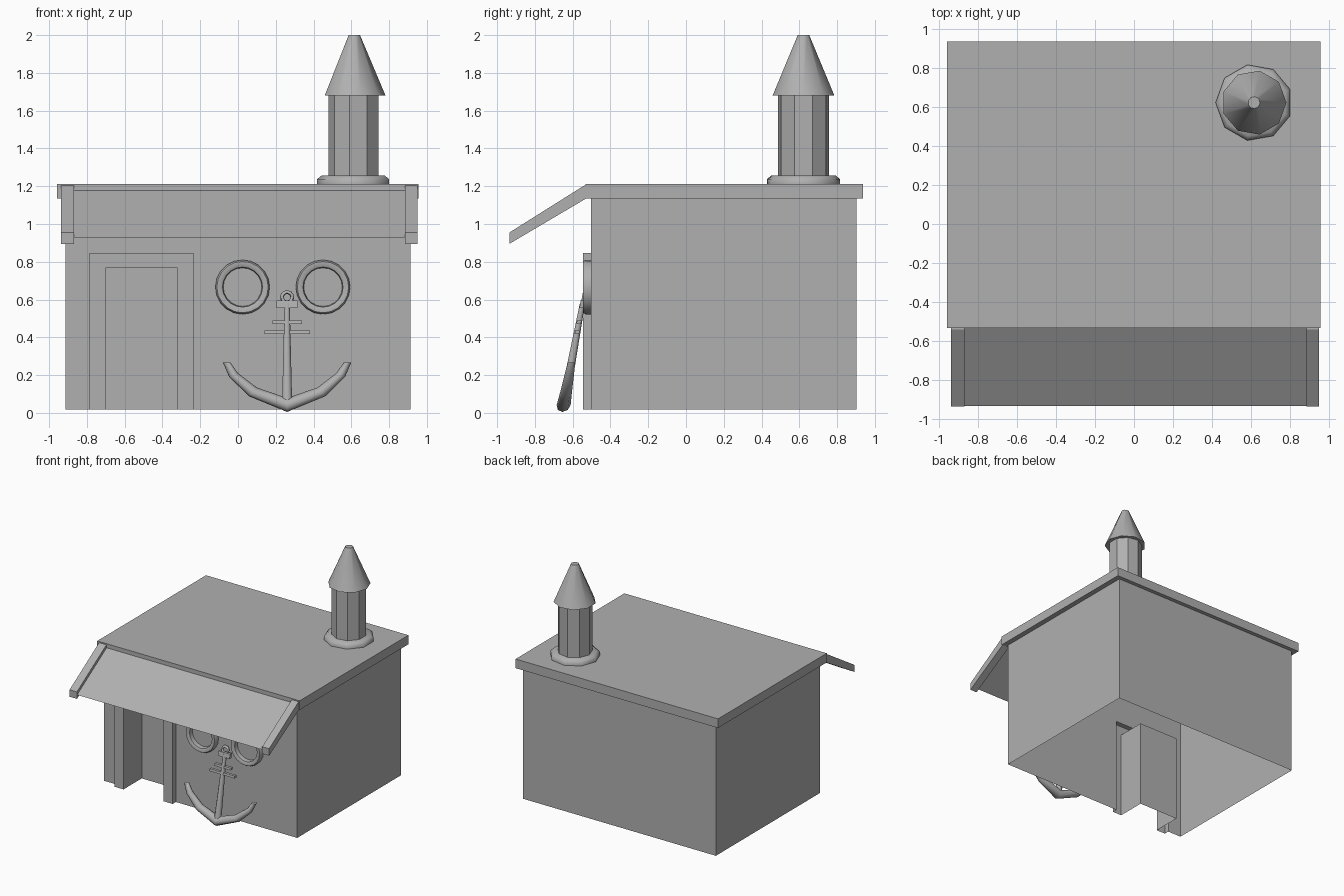
import bpy, bmesh
from math import sin, cos, pi, radians
from mathutils import Matrix, Vector

if "Cube" in bpy.data.objects:
    bpy.data.objects.remove(bpy.data.objects["Cube"])

grey = bpy.data.materials.new("dark_grey")
grey.diffuse_color = (.435, .435, .435, 1)
grey.use_nodes = True
grey.node_tree.nodes["Principled BSDF"].inputs["Base Color"].default_value = grey.diffuse_color


def make(name, bm, smooth=None):
    bmesh.ops.recalc_face_normals(bm, faces=bm.faces)
    me = bpy.data.meshes.new(name)
    bm.to_mesh(me)
    bm.free()
    me.materials.append(grey)
    ob = bpy.data.objects.new(name, me)
    bpy.context.collection.objects.link(ob)
    if smooth:
        bpy.ops.object.select_all(action='DESELECT')
        ob.select_set(True)
        bpy.context.view_layer.objects.active = ob
        bpy.ops.object.shade_smooth_by_angle(angle=radians(smooth))
    return ob


def add_box(bm, lo, hi):
    lo, hi = Vector(lo), Vector(hi)
    bmesh.ops.create_cube(bm, size=1, matrix=Matrix.Translation((lo + hi) / 2)
                          @ Matrix.Diagonal((*(hi - lo), 1)))


def box(name, lo, hi):
    bm = bmesh.new()
    add_box(bm, lo, hi)
    return make(name, bm)


def prism(name, points, offset):
    """Flat outline extruded by an offset vector."""
    bm = bmesh.new()
    face = bm.faces.new([bm.verts.new(p) for p in points])
    ext = bmesh.ops.extrude_face_region(bm, geom=[face], use_keep_orig=True)
    bmesh.ops.translate(bm, vec=offset,
                        verts=[v for v in ext["geom"] if isinstance(v, bmesh.types.BMVert)])
    return make(name, bm)


def add_loft(bm, rings, caps=True):
    loops = [[bm.verts.new(p) for p in r] for r in rings]
    n = len(loops[0])
    for a, b in zip(loops, loops[1:]):
        for i in range(n):
            bm.faces.new((a[i], a[(i + 1) % n], b[(i + 1) % n], b[i]))
    if caps:
        bm.faces.new(loops[0])
        bm.faces.new(loops[-1])


def circle(c, r, u, v, n, phase=0):
    c, u, v = Vector(c), Vector(u), Vector(v)
    return [c + r * (cos(phase + 2 * pi * i / n) * u + sin(phase + 2 * pi * i / n) * v)
            for i in range(n)]


def boolean(ob, operation, lo, hi):
    cutter = box("cutter", lo, hi)
    cutter.hide_render = True
    mod = ob.modifiers.new("boolean", 'BOOLEAN')
    mod.object, mod.operation, mod.solver = cutter, operation, 'EXACT'
    bpy.context.view_layer.objects.active = ob
    bpy.ops.object.modifier_apply(modifier=mod.name)
    bpy.data.objects.remove(cutter)


X, Y, Z = (1, 0, 0), (0, 1, 0), (0, 0, 1)

# Wall shell with a raised door frame and recessed doorway, open underneath
walls = box("walls", (-.914, -.503, -.1), (.912, .902, 1.137))
boolean(walls, 'UNION', (-.785, -.546, -.15), (-.235, -.42, .847))
boolean(walls, 'DIFFERENCE', (-.70, -.7, -.3), (-.322, -.30, .77))
bm = bmesh.new()
bm.from_mesh(walls.data)
bmesh.ops.bisect_plane(bm, geom=bm.verts[:] + bm.edges[:] + bm.faces[:],
                       plane_co=(0, 0, .018), plane_no=Z, clear_inner=True)
bm.to_mesh(walls.data)
bm.free()

# Roof slab
box("roof", (-.958, -.533, 1.135), (.956, .936, 1.213))

# Awning: two side rails and a thin sloping sheet
rail = [(-.935, .895), (-.935, .955), (-.54, 1.203), (-.525, 1.203), (-.525, 1.137)]
for side, x0, x1 in (("left", -.938, -.869), ("right", .884, .949)):
    prism(side + "_awning_rail", [(x0, y, z) for y, z in rail], (x1 - x0, 0, 0))
bm = bmesh.new()
bm.faces.new([bm.verts.new(p) for p in ((-.89, -.932, .928), (.91, -.932, .928),
                                        (.91, -.53, 1.18), (-.89, -.53, 1.18))])
make("awning_sheet", bm)

# Nine-sided chimney
cx, cy = .615, .622
for name, phase, profile, smooth in (
        ("chimney_base", pi, [(.197, 1.21), (.197, 1.237), (.172, 1.257)], 55),
        ("chimney_stack", pi, [(.137, 1.25), (.137, 1.69)], None),
        ("chimney_cap", 0, [(.166, 1.68), (.031, 2.0)], 45)):
    bm = bmesh.new()
    add_loft(bm, [circle((cx, cy, z), r, X, Y, 9, phase) for r, z in profile])
    make(name, bm, smooth)

# Round window rings
for side, x in (("left", .024), ("right", .45)):
    bm = bmesh.new()
    ring = [(.144, -.503), (.144, -.531), (.136, -.545), (.121, -.545), (.106, -.538), (.102, -.504)]
    add_loft(bm, [circle((x, y, .666), r, X, Z, 20) for r, y in ring], caps=False)
    make(side + "_window_ring", bm, 30)

# Anchor: built upright, then leaned against the wall
ax = .26
lean = Matrix.Identity(4)
lean[1][2] = .185
lean[1][3] = -.648 - .185 * .04


def anchor_part(name, bm, smooth=None):
    bmesh.ops.transform(bm, matrix=lean, verts=bm.verts)
    make(name, bm, smooth)


# Curved arms: section centre x, z, radius and direction of the section
half = [(.32, .267, .02, 0), (.284, .201, .025, 25), (.181, .111, .031, 48)]
arms = [(-x, z, r, a) for x, z, r, a in half] + [(0, .042, .037, 90)]
arms += [(x, z, r, 180 - a) for x, z, r, a in half[::-1]]
bm = bmesh.new()
add_loft(bm, [circle((ax + x, 0, z), r, (cos(radians(a)), 0, sin(radians(a))), Y, 8)
              for x, z, r, a in arms])
anchor_part("anchor_arms", bm, 60)

bm = bmesh.new()
add_loft(bm, [circle((ax, 0, z), r, X, Y, 8, pi / 8) for z, r in ((.04, .029), (.58, .015))])
anchor_part("anchor_shank", bm, 50)

for name, w, z0, z1 in (("anchor_head", .055, .556, .594), ("anchor_upper_bar", .078, .47, .488),
                        ("anchor_lower_bar", .12, .417, .436)):
    bm = bmesh.new()
    add_box(bm, (ax - w, -.012, z0), (ax + w, .012, z1))
    anchor_part(name, bm)

bm = bmesh.new()
rings = []
for i in range(14):
    t = 2 * pi * i / 14
    out = Vector((cos(t), 0, sin(t)))
    rings.append(circle(Vector((ax, 0, .612)) + .027 * out, .01, out, Y, 6))
add_loft(bm, rings + [rings[0]], caps=False)
bmesh.ops.remove_doubles(bm, verts=bm.verts, dist=1e-5)
anchor_part("anchor_eye", bm, 60)
